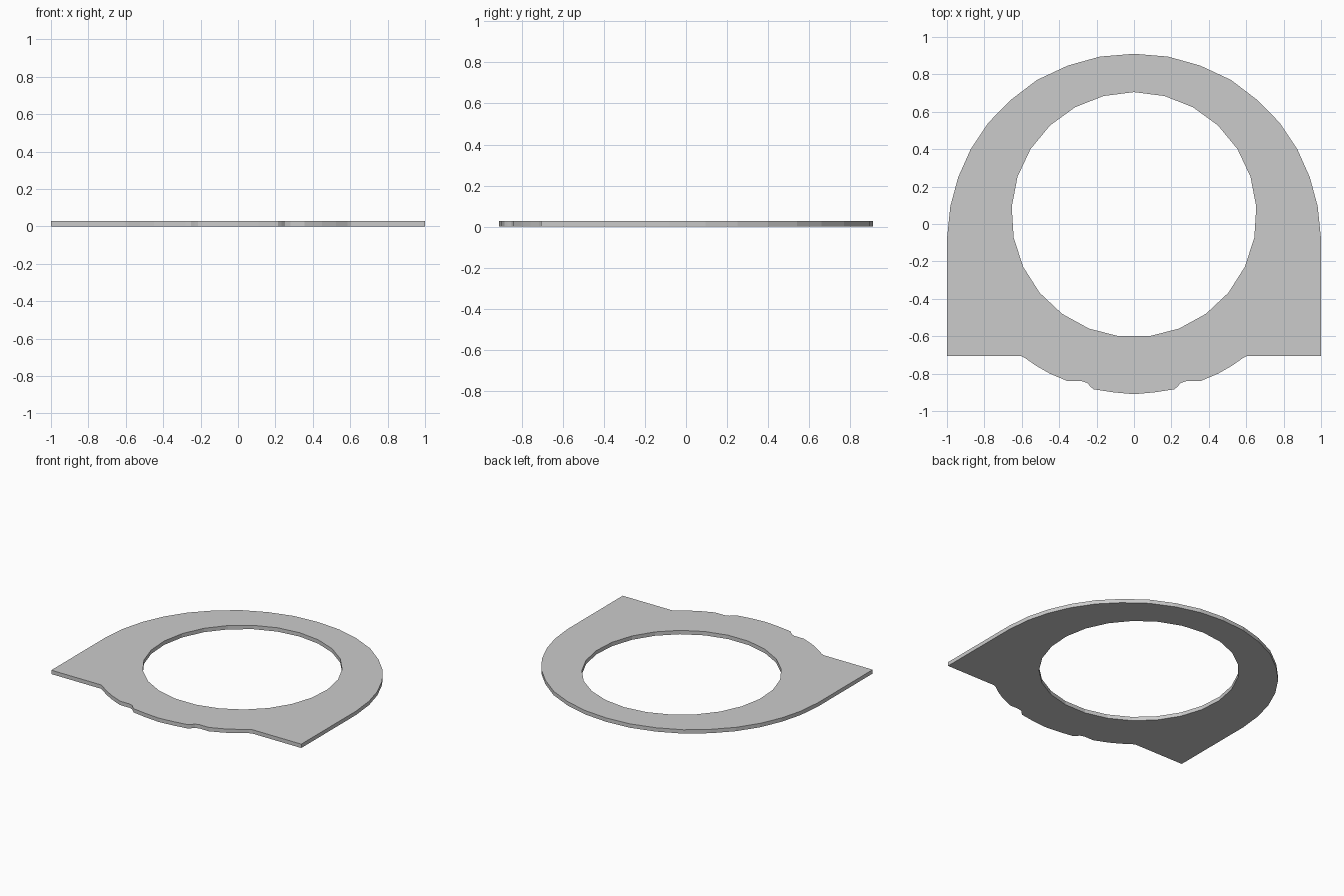
import bpy, bmesh, math

if "Cube" in bpy.data.objects:
    bpy.data.objects.remove(bpy.data.objects["Cube"])

THICK = 0.028

# Right half of the outer outline, from top centre round to bottom centre
half = [(0, .91), (.182, .895), (.354, .847), (.519, .77), (.663, .66), (.78, .54),
        (.873, .40), (.94, .25), (.982, .095), (1, -.08),
        (1, -.705), (.605, -.705),                              # square corner
        (.585, -.715), (.525, -.757), (.45, -.80), (.355, -.84),  # lower bulge
        (.28, -.84), (.25, -.85), (.232, -.87), (.215, -.884),    # small step
        (.11, -.90), (0, -.91)]
outer = half + [(-x, y) for x, y in reversed(half[1:-1])]

# 25-sided hole
N, R, CY = 25, 0.655, 0.05
hole = [(R * math.sin(2 * math.pi * i / N), CY + R * math.cos(2 * math.pi * i / N))
        for i in range(N)]

bm = bmesh.new()


def loop(points):
    vs = [bm.verts.new((x, y, 0)) for x, y in points]
    return [bm.edges.new((vs[i - 1], vs[i])) for i in range(len(vs))]


# Fill between the two outlines, then give the plate its thickness
edges = loop(outer) + loop(hole)
bmesh.ops.triangle_fill(bm, edges=edges, use_beauty=True, normal=(0, 0, 1))
ext = bmesh.ops.extrude_face_region(bm, geom=bm.faces[:], use_keep_orig=True)
top = [g for g in ext["geom"] if isinstance(g, bmesh.types.BMVert)]
bmesh.ops.translate(bm, verts=top, vec=(0, 0, THICK))
bmesh.ops.recalc_face_normals(bm, faces=bm.faces[:])

mesh = bpy.data.meshes.new("ring_plate")
bm.to_mesh(mesh)
bm.free()
plate = bpy.data.objects.new("ring_plate", mesh)
bpy.context.collection.objects.link(plate)
